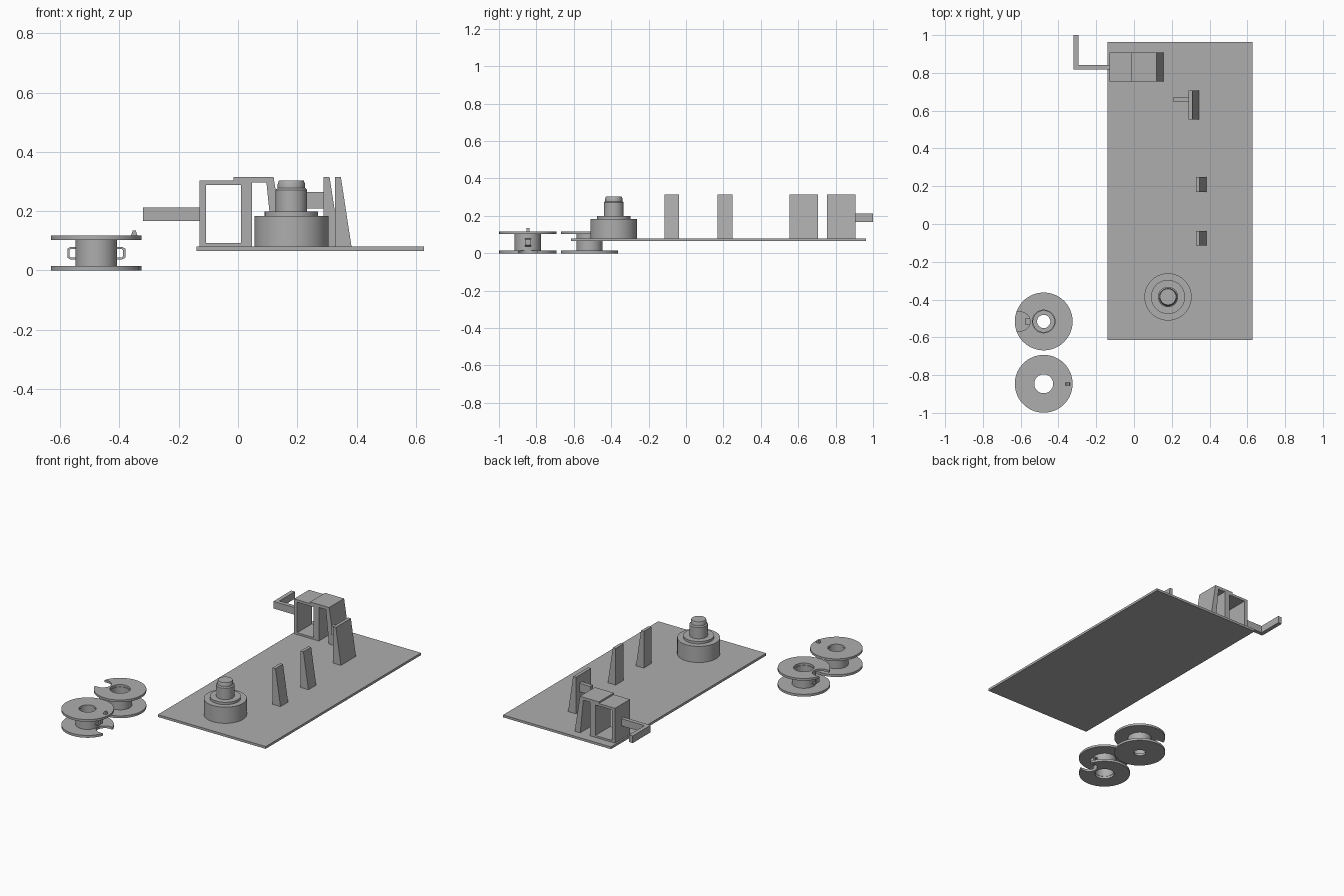
import bpy, bmesh, math

if "Cube" in bpy.data.objects:
    bpy.data.objects.remove(bpy.data.objects["Cube"])

grey = bpy.data.materials.new("plain grey")
grey.diffuse_color = (0.42, 0.42, 0.42, 1)
grey.use_nodes = True
grey.node_tree.nodes["Principled BSDF"].inputs["Base Color"].default_value = grey.diffuse_color


def finish(name, bm, smooth=False):
    bmesh.ops.remove_doubles(bm, verts=bm.verts, dist=1e-5)
    bmesh.ops.recalc_face_normals(bm, faces=bm.faces)
    me = bpy.data.meshes.new(name)
    bm.to_mesh(me)
    bm.free()
    me.materials.append(grey)
    ob = bpy.data.objects.new(name, me)
    bpy.context.collection.objects.link(ob)
    if smooth:
        bpy.ops.object.select_all(action='DESELECT')
        ob.select_set(True)
        bpy.context.view_layer.objects.active = ob
        bpy.ops.object.shade_smooth_by_angle(angle=math.radians(30))
    return ob


def prism(name, xz, y0, y1):
    """Extrude an x-z outline along y."""
    bm = bmesh.new()
    f = bm.faces.new([bm.verts.new((x, y0, z)) for x, z in xz])
    r = bmesh.ops.extrude_face_region(bm, geom=[f])
    vs = [v for v in r["geom"] if isinstance(v, bmesh.types.BMVert)]
    bmesh.ops.translate(bm, verts=vs, vec=(0, y1 - y0, 0))
    return finish(name, bm)


def box(name, x0, x1, y0, y1, z0, z1):
    return prism(name, [(x0, z0), (x1, z0), (x1, z1), (x0, z1)], y0, y1)


def lathe(name, rz, cx, cy, closed=False, steps=64):
    """Turn an r-z outline around a vertical axis."""
    bm = bmesh.new()
    vs = [bm.verts.new((cx + r, cy, z)) for r, z in rz]
    es = [bm.edges.new(p) for p in zip(vs, vs[1:] + vs[:1] if closed else vs[1:])]
    bmesh.ops.spin(bm, geom=vs + es, cent=(cx, cy, 0), axis=(0, 0, 1),
                   angle=2 * math.pi, steps=steps)
    return finish(name, bm, True)


# Base plate
box("base_plate", -0.14, 0.628, -0.615, 0.963, 0.065, 0.08)

# Stepped hub with spindle
lathe("hub", [(0, 0.078), (0.125, 0.078), (0.125, 0.184), (0.09, 0.184),
              (0.09, 0.199), (0.053, 0.199), (0.053, 0.272), (0.046, 0.278),
              (0.046, 0.292), (0.042, 0.303), (0, 0.303)], 0.18, -0.386)

# Open frame: left bay, raised cap and sloping right leg
Y0, Y1 = 0.755, 0.907
box("frame_left_wall", -0.13, -0.108, Y0, Y1, 0.08, 0.304)
box("frame_floor", -0.108, 0.01, Y0, Y1, 0.08, 0.092)
box("frame_roof", -0.108, 0.01, Y0, Y1, 0.288, 0.304)
box("frame_middle_wall", 0.01, 0.047, Y0, Y1, 0.08, 0.304)
prism("frame_cap_and_leg", [(-0.015, 0.296), (0.096, 0.296), (0.118, 0.08),
                            (0.157, 0.08), (0.12, 0.315), (-0.015, 0.315)], Y0, Y1)

# Bent crank arm
box("arm", -0.321, -0.13, 0.818, 0.843, 0.167, 0.213)
box("arm_end", -0.321, -0.295, 0.843, 1.0, 0.167, 0.213)


# Wedge posts
def wedge(name, x, y0, y1):
    prism(name, [(x, 0.08), (x + 0.056, 0.08), (x + 0.02, 0.315), (x, 0.315)], y0, y1)


wedge("post_front", 0.327, -0.115, -0.038)
wedge("post_middle", 0.327, 0.169, 0.248)
wedge("post_back", 0.289, 0.553, 0.706)
box("post_peg", 0.21, 0.289, 0.646, 0.672, 0.209, 0.264)


# Spools: flanged tubes, one flange notched, with a small loop on the core
def spool(name, cy, side, bottom_hole, top_hole, notch_z):
    cx, R, C, B, T = -0.478, 0.153, 0.07, 0.015, 0.103
    ob = lathe(name, [(bottom_hole, 0), (R, 0), (R, B), (C, B), (C, T), (R, T),
                      (R, 0.117), (top_hole, 0.117), (top_hole, T),
                      (0.056, T), (0.056, B), (bottom_hole, B)], cx, cy, True)
    # notch cutter with a rounded inner end
    bm = bmesh.new()
    pts = [(0.2, 0.05)]
    pts += [(0.122 + 0.05 * math.cos(a), 0.05 * math.sin(a))
            for a in [math.pi / 2 + math.pi * i / 16 for i in range(17)]]
    pts += [(0.2, -0.05)]
    f = bm.faces.new([bm.verts.new((cx + side * x, cy + y, notch_z - 0.012)) for x, y in pts])
    r = bmesh.ops.extrude_face_region(bm, geom=[f])
    vs = [v for v in r["geom"] if isinstance(v, bmesh.types.BMVert)]
    bmesh.ops.translate(bm, verts=vs, vec=(0, 0, 0.024))
    cutter = finish(name + "_notch_cutter", bm)
    cutter.hide_render = True
    cutter.hide_viewport = False
    m = ob.modifiers.new("notch", 'BOOLEAN')
    m.operation, m.solver, m.object = 'DIFFERENCE', 'EXACT', cutter
    bpy.context.view_layer.objects.active = ob
    bpy.ops.object.modifier_apply(modifier=m.name)
    bpy.data.objects.remove(cutter)
    # wire loop on the core
    px = lambda d: cx + side * d
    for tag, s in (("upper", 1), ("lower", -1)):
        prism(name + "_loop_" + tag, [(px(d), 0.058 + s * z) for d, z in
              ((0.066, 0.021), (0.088, 0.021), (0.098, 0.015), (0.098, 0),
               (0.090, 0), (0.090, 0.011), (0.086, 0.014), (0.066, 0.014))],
              cy - 0.016, cy + 0.016)


spool("spool_front", -0.846, 1, 0.058, 0.05, 0.0075)
spool("spool_back", -0.516, -1, 0.035, 0.06, 0.11)

# Small pin on the front spool
prism("spool_pin", [(-0.362, 0.116), (-0.339, 0.116), (-0.345, 0.134), (-0.355, 0.134)],
      -0.854, -0.838)
